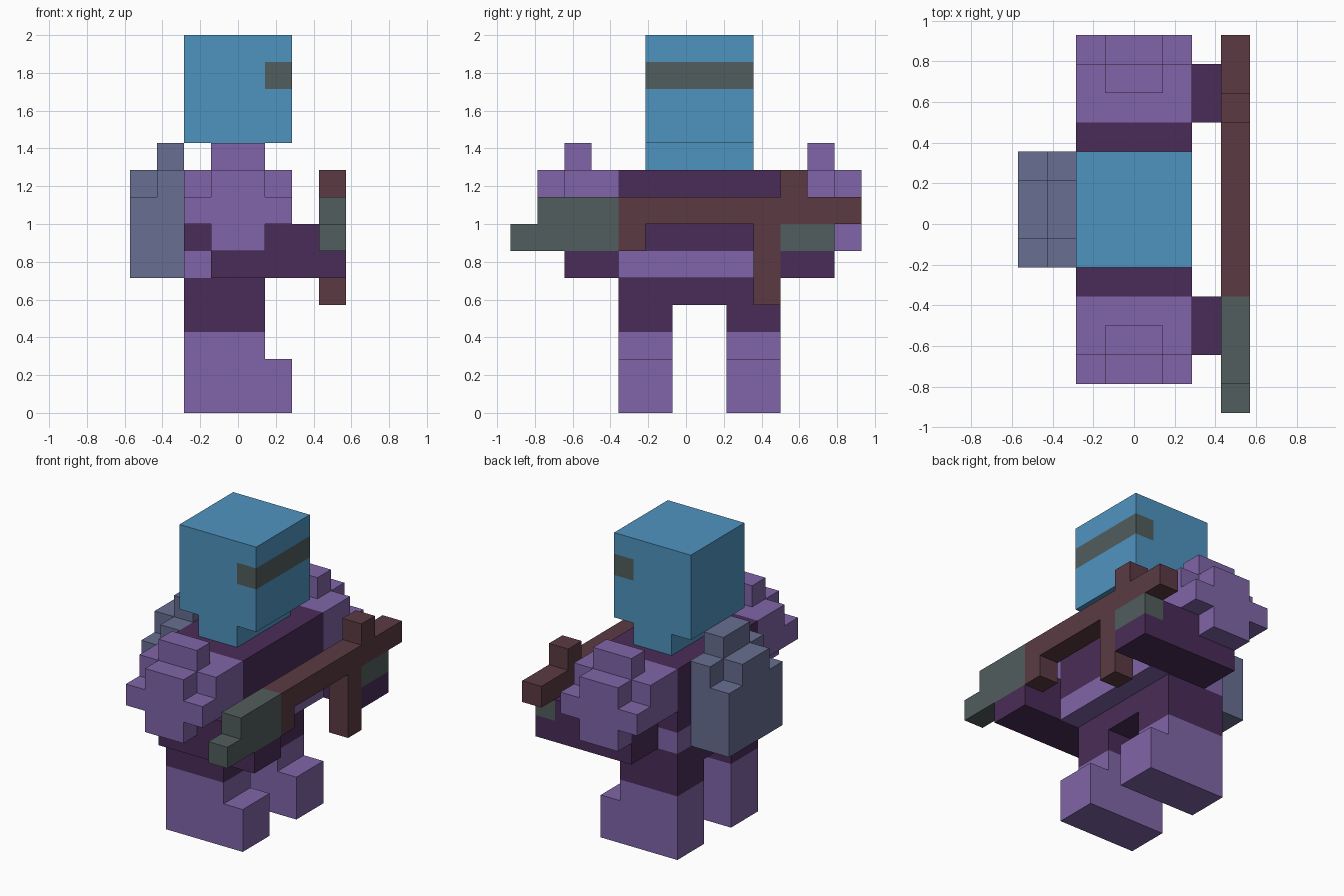
import bpy, bmesh
from mathutils import Vector

if "Cube" in bpy.data.objects:
    bpy.data.objects.remove(bpy.data.objects["Cube"], do_unlink=True)

U = 1 / 7           # size of one block
SHIFT = 0.5         # the body's middle plane sits half a block towards +y


def material(name, hex_colour):
    def linear(c):
        c /= 255
        return c / 12.92 if c <= 0.04045 else ((c + 0.055) / 1.055) ** 2.4
    rgba = [linear(int(hex_colour[i:i + 2], 16)) for i in (0, 2, 4)] + [1]
    m = bpy.data.materials.new(name)
    m.diffuse_color = rgba
    m.use_nodes = True
    bsdf = m.node_tree.nodes["Principled BSDF"]
    bsdf.inputs["Base Color"].default_value = rgba
    bsdf.inputs["Roughness"].default_value = 0.9
    return m


BLUE = material("helmet_blue", "4f94c0")
LILAC = material("light_purple", "8065a8")
PURPLE = material("dark_purple", "4a2c58")
SLATE = material("slate_blue", "686e92")
BROWN = material("dark_brown", "5b3a43")
GREY = material("green_grey", "525d5d")

# Outward normal and the four corners of each side of a unit block
SIDES = {
    (1, 0, 0): ((1, 0, 0), (1, 1, 0), (1, 1, 1), (1, 0, 1)),
    (-1, 0, 0): ((0, 0, 0), (0, 0, 1), (0, 1, 1), (0, 1, 0)),
    (0, 1, 0): ((0, 1, 0), (0, 1, 1), (1, 1, 1), (1, 1, 0)),
    (0, -1, 0): ((0, 0, 0), (1, 0, 0), (1, 0, 1), (0, 0, 1)),
    (0, 0, 1): ((0, 0, 1), (1, 0, 1), (1, 1, 1), (0, 1, 1)),
    (0, 0, -1): ((0, 0, 0), (0, 1, 0), (1, 1, 0), (1, 0, 0)),
}


def part(name, boxes, mats, rule=None):
    """Outer skin of several boxes (x0, x1, y0, y1, z0, z1) given in blocks."""
    cells = {(x, y, z) for x0, x1, y0, y1, z0, z1 in boxes
             for x in range(x0, x1) for y in range(y0, y1) for z in range(z0, z1)}
    bm = bmesh.new()
    for cell in sorted(cells):
        c = Vector(cell)
        for normal, corners in SIDES.items():
            if tuple(a + b for a, b in zip(cell, normal)) in cells:
                continue
            f = bm.faces.new([bm.verts.new(c + Vector(k)) for k in corners])
            if rule:
                f.material_index = rule(cell, normal)
    bmesh.ops.remove_doubles(bm, verts=bm.verts, dist=0.001)
    bmesh.ops.dissolve_limit(bm, angle_limit=0.01, verts=bm.verts, edges=bm.edges,
                             delimit={'MATERIAL'})
    for v in bm.verts:
        v.co = Vector((v.co.x, v.co.y + SHIFT, v.co.z)) * U
    me = bpy.data.meshes.new(name)
    bm.to_mesh(me)
    bm.free()
    for m in mats:
        me.materials.append(m)
    ob = bpy.data.objects.new(name, me)
    bpy.context.collection.objects.link(ob)
    return ob


def pair(name, boxes, mat):
    """The same part on both sides of the body."""
    part("left_" + name, boxes, [mat])
    part("right_" + name, [(a, b, -d, -c, e, f) for a, b, c, d, e, f in boxes], [mat])


# Head with neck; the visor wraps the front and one block of each side
part("head", [(-2, 2, -2, 2, 10, 14), (-1, 1, -2, 2, 9, 10)], [BLUE, GREY],
     rule=lambda c, n: int(c[2] == 12 and c[0] == 1 and n[2] == 0))

# Body
part("torso", [(-2, 2, -3, 3, 6, 9)], [PURPLE])
part("belt", [(-2, 2, -3, 3, 5, 6)], [LILAC])
part("trousers", [(-2, 1, -3, 3, 4, 5), (-2, 1, -3, -1, 3, 4), (-2, 1, 1, 3, 3, 4)], [PURPLE])

# Boots, arms and shoulder armour
pair("boot", [(-2, 2, 1, 3, 0, 2), (-2, 1, 1, 3, 2, 3)], LILAC)
pair("arm", [(-1, 3, 3, 5, 5, 7), (3, 4, 3, 5, 5, 6)], PURPLE)
pair("shoulder_armour", [(-2, 2, 3, 5, 7, 9), (-1, 1, 4, 5, 9, 10),
                         (-2, 2, 5, 6, 7, 8), (-1, 1, 5, 6, 6, 9)], LILAC)

# Backpack, stepped up towards the middle and the back of the torso
part("backpack", [(-4, -2, -2, 2, 5, 8), (-3, -2, -2, 2, 8, 9),
                  (-4, -2, -1, 1, 8, 9), (-3, -2, -1, 1, 9, 10)], [SLATE])

# Rifle held across the chest
part("rifle_body", [(3, 4, -3, 6, 7, 8), (3, 4, 3, 4, 8, 9),
                    (3, 4, -3, -2, 6, 7), (3, 4, 2, 3, 4, 7)], [BROWN])
part("rifle_stock", [(3, 4, -6, -3, 7, 8), (3, 4, -7, -3, 6, 7)], [GREY])
part("rifle_grip", [(3, 4, 3, 5, 6, 7)], [GREY])
